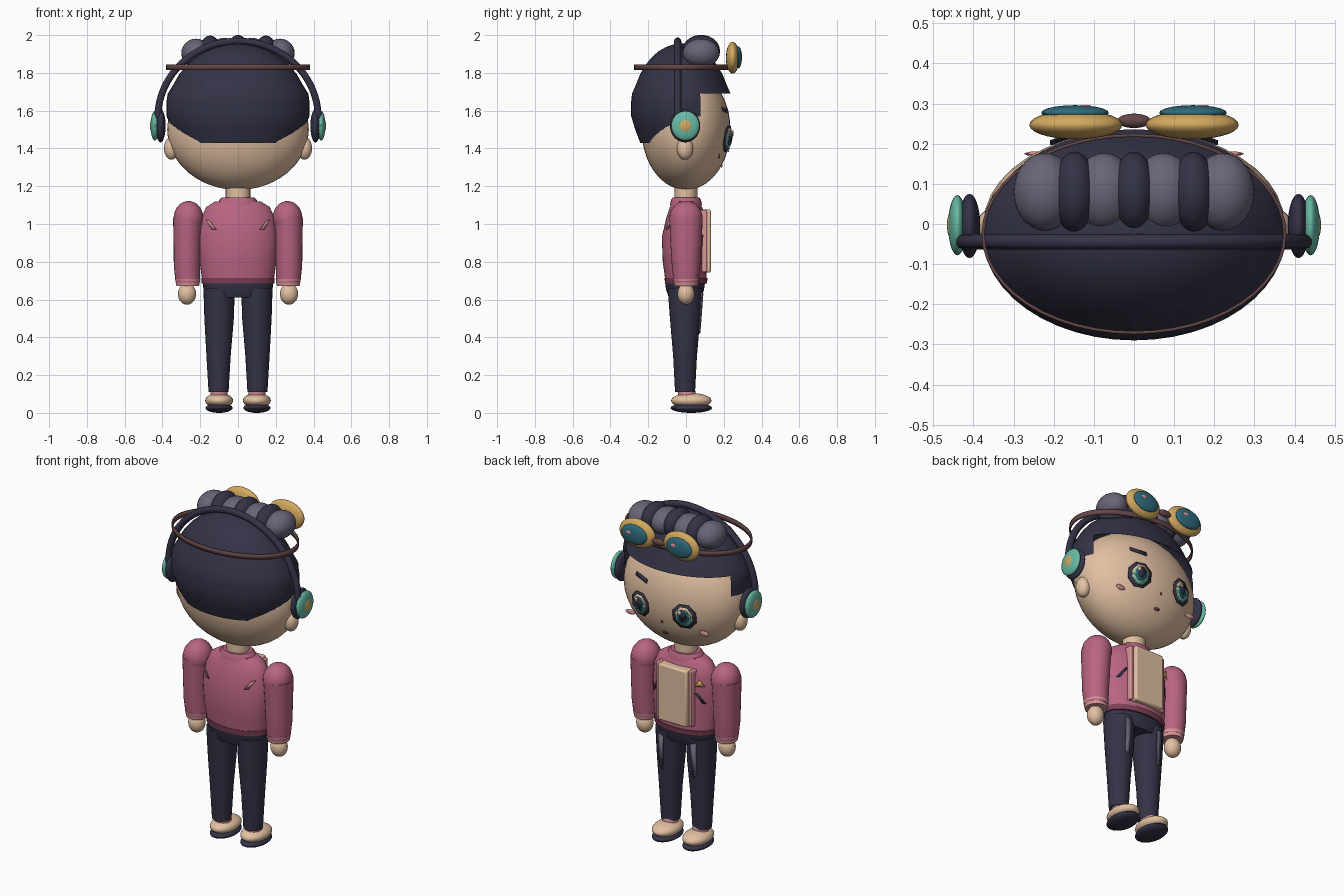
import bpy, bmesh, math
from mathutils import Vector

old = bpy.data.objects.get("Cube")
if old:
    bpy.data.objects.remove(old, do_unlink=True)


def material(name, hexcode):
    rgb = [int(hexcode[i:i + 2], 16) / 255 for i in (0, 2, 4)]
    lin = [c / 12.92 if c < 0.04 else ((c + 0.055) / 1.055) ** 2.4 for c in rgb] + [1]
    m = bpy.data.materials.new(name)
    m.use_nodes = True
    m.diffuse_color = lin
    m.node_tree.nodes["Principled BSDF"].inputs["Base Color"].default_value = lin
    return m


skin = material("skin", "E2C0A2")
pink = material("jacket pink", "B86482")
blush = material("light pink", "DB9698")
plum = material("dark plum", "7C4058")
navy = material("dark navy", "343347")
grey = material("hair grey", "686477")
teal = material("light teal", "68B9A6")
deep = material("deep teal", "2F6B7C")
gold = material("gold", "D3A95F")
brown = material("strap brown", "644646")


def finish(name, bm, mat, angle=40):
    bmesh.ops.recalc_face_normals(bm, faces=bm.faces)
    me = bpy.data.meshes.new(name)
    bm.to_mesh(me)
    bm.free()
    me.materials.append(mat)
    ob = bpy.data.objects.new(name, me)
    bpy.context.collection.objects.link(ob)
    bpy.ops.object.select_all(action="DESELECT")
    ob.select_set(True)
    bpy.context.view_layer.objects.active = ob
    bpy.ops.object.shade_smooth_by_angle(angle=math.radians(angle))
    return ob


def ball(name, loc, size, mat, seg=28):
    bm = bmesh.new()
    bmesh.ops.create_uvsphere(bm, u_segments=seg, v_segments=seg // 2, radius=1)
    for v in bm.verts:
        v.co = Vector(c * s + l for c, s, l in zip(v.co, size, loc))
    return finish(name, bm, mat)


def loft(name, rings, mat, seg=28, caps=True, keep=None):
    """Skin elliptical rings given as (x, y, z, rx, ry)."""
    bm = bmesh.new()
    loops = []
    for x, y, z, rx, ry in rings:
        turn = [2 * math.pi * i / seg for i in range(seg)]
        loops.append([bm.verts.new((x + rx * math.cos(a), y + ry * math.sin(a), z)) for a in turn])
    for a, b in zip(loops, loops[1:]):
        for i in range(seg):
            j = (i + 1) % seg
            bm.faces.new((a[i], a[j], b[j], b[i]))
    if caps:
        bm.faces.new(loops[0])
        bm.faces.new(loops[-1])
    if keep:
        drop = [f for f in bm.faces if not keep(f.calc_center_median())]
        bmesh.ops.delete(bm, geom=drop, context="FACES")
    return finish(name, bm, mat)


def box(name, loc, size, mat, bevel=0.01):
    bm = bmesh.new()
    bmesh.ops.create_cube(bm, size=1)
    for v in bm.verts:
        v.co = Vector(c * s + l for c, s, l in zip(v.co, size, loc))
    ob = finish(name, bm, mat)
    mod = ob.modifiers.new("Soft edges", "BEVEL")
    mod.width, mod.segments = bevel, 2
    return ob


def face_y(x, z):
    return 0.235 * math.sqrt(max(0, 1 - (x / 0.375) ** 2 - ((z - 1.5) / 0.32) ** 2))


def chest_y(x, z):
    return 0.118 * math.sqrt(max(0, 1 - (x / 0.208) ** 2))


def decal(name, pts, surf, off, mat, side=1, shift=0):
    """Thin painted patch following a surface, on the +y or -y side."""
    bm = bmesh.new()
    bm.faces.new([bm.verts.new((x, side * (surf(x, z) + off) + shift, z)) for x, z in pts])
    ob = finish(name, bm, mat)
    ob.modifiers.new("Thickness", "SOLIDIFY").thickness = 0.004
    return ob


def oval(x, z, rx, rz, n=8):
    return [(x + rx * math.cos((i + .5) * 2 * math.pi / n), z + rz * math.sin((i + .5) * 2 * math.pi / n))
            for i in range(n)]


# Head and neck
ball("head", (0, 0, 1.5), (0.375, 0.235, 0.32), skin, 40)
loft("neck", [(0, 0, 1.08, .065, .06), (0, 0, 1.22, .065, .06)], skin)

# Hair cap, trimmed high over the face and low at the nape
profile = [(1.43, .82), (1.5, .92), (1.57, 1), (1.61, 1), (1.65, 1), (1.69, .985)]
profile += [(1.58 + .375 * math.sin(t), math.cos(t)) for t in (.42, .6, .78, .95, 1.1, 1.25, 1.4, 1.52)]


def hair_zone(c):
    return c.z > (1.69 if c.y > 0.09 else 1.57 if c.y > -0.04 else 1.4)


loft("hair_cap", [(0, -.025, z, .378 * s, .265 * s) for z, s in profile], navy, 48, True, hair_zone)

# Rolled hair tufts, alternating dark and grey
for i in range(-3, 4):
    dark = i % 2 == 0
    x = i * 0.074
    if dark:
        ball(f"dark_tuft_{i + 4}", (x, .08, 1.917 - .15 * x * x), (.056, .1, .084), navy)
    else:
        ball(f"grey_tuft_{i + 4}", (x, .08, 1.91 - .1 * x * x), (.078, .097, .076), grey)
for s in (1, -1):
    ball("dark_tuft_side", (s * .148, .08, 1.912), (.056, .1, .083), navy)

# Goggle strap and bridge
strap = loft("goggle_strap", [(0, -.025, z, .38, .25) for z in (1.815, 1.845)], brown, 48, False)
strap.modifiers.new("Thickness", "SOLIDIFY").thickness = 0.008
ball("goggle_bridge", (0, .257, 1.87), (.042, .018, .02), brown)

# Headphone band
cu = bpy.data.curves.new("headphone_band", "CURVE")
cu.dimensions = "3D"
cu.bevel_depth, cu.bevel_resolution = 0.019, 3
sp = cu.splines.new("POLY")
sp.points.add(40)
for i, p in enumerate(sp.points):
    a = math.pi * i / 40
    p.co = (.425 * math.cos(a), -.044, 1.56 + .408 * math.sin(a), 1)
cu.materials.append(navy)
bpy.context.collection.objects.link(bpy.data.objects.new("headphone_band", cu))

# Torso, hem, collar and hips
loft("jacket", [(0, 0, .69, .188, .108), (0, -.008, .8, .203, .115), (0, -.01, .93, .208, .118),
                (0, 0, 1.03, .195, .105), (0, 0, 1.09, .168, .085), (0, 0, 1.12, .12, .07)], pink, 36)
loft("jacket_hem", [(0, 0, .685, .192, .111), (0, 0, .715, .195, .114)], plum, 36)
loft("collar", [(0, 0, 1.1, .11, .085), (0, 0, 1.125, .1, .08), (0, 0, 1.14, .085, .072)], pink)
loft("hips", [(0, -.005, .61, .165, .085), (0, -.005, .65, .183, .1), (0, -.005, .69, .186, .106)], navy, 36)
box("shirt_panel", (0, .09, .91), (.19, .084, .335), skin)

for s, side in ((1, "left"), (-1, "right")):
    # Ear and headphone cup
    ball(side + "_ear", (s * .352, -.005, 1.4), (.04, .043, .06), skin)
    ball(side + "_ear_cushion", (s * .41, -.005, 1.52), (.027, .08, .088), navy)
    ball(side + "_cup_shell", (s * .44, -.003, 1.52), (.023, .075, .078), teal)
    ball(side + "_cup_button", (s * .452, -.003, 1.52), (.014, .038, .04), gold)

    # Goggle
    ball(side + "_goggle_rim", (s * .145, .247, 1.88), (.116, .036, .084), gold)
    ball(side + "_goggle_lens", (s * .147, .277, 1.882), (.084, .019, .058), deep)
    ball(side + "_goggle_glint", (s * .147 + .025, .292, 1.895), (.018, .005, .012), blush, 12)

    # Eye layers and cheek
    x = s * .145
    decal(side + "_eye_outline", oval(x, 1.452, .07, .076), face_y, .014, navy)
    decal(side + "_eye_white", oval(x, 1.452, .05, .06), face_y, .018, skin)
    decal(side + "_eye_iris", oval(x, 1.445, .044, .052), face_y, .021, teal)
    decal(side + "_eye_ring", oval(x, 1.455, .034, .042), face_y, .024, deep)
    decal(side + "_eye_pupil", oval(x, 1.46, .022, .03), face_y, .027, navy)
    decal(side + "_eye_shine", oval(x + .016, 1.478, .012, .016, 6), face_y, .03, skin)
    ball(side + "_cheek", (s * .242, .175, 1.36), (.032, .006, .015), blush, 14)

    # Arm, cuff and hand
    ax = s * .266
    loft(side + "_sleeve", [(ax, 0, .69, .064, .066), (ax + s * .004, 0, .78, .07, .075),
                            (ax + s * .002, 0, .92, .073, .084), (ax, 0, 1.03, .078, .088)], pink)
    ball(side + "_shoulder", (ax - s * .004, 0, 1.03), (.079, .088, .092), pink)
    loft(side + "_cuff", [(ax, 0, .672, .06, .062), (ax, 0, .71, .067, .069)], blush)
    ball(side + "_hand", (s * .27, 0, .63), (.048, .045, .057), skin)

    # Jacket details
    box(side + "_lapel", (s * .107, .077, .91), (.022, .07, .33), blush, .005)
    decal(side + "_pocket", [(s * .12, .94), (s * .135, .94), (s * .175, .88), (s * .16, .88)],
          chest_y, .004, navy, 1, -.008)
    decal(side + "_back_mark", [(s * .172, 1.025), (s * .15, 1.015), (s * .115, .97), (s * .14, .972)],
          chest_y, .004, blush, -1, -.008)

    # Leg, sock, shoe
    loft(side + "_leg", [(s * .103, -.005, .11, .053, .053), (s * .103, -.005, .3, .064, .063),
                         (s * .1, -.005, .5, .078, .08), (s * .1, -.005, .66, .083, .092)], navy)
    bm = bmesh.new()
    bm.faces.new([bm.verts.new((s * x, y, z)) for x, y, z in
                  ((.09, .092, .63), (.125, .086, .64), (.12, .074, .44), (.098, .076, .42))])
    stripe = finish(side + "_thigh_stripe", bm, grey)
    stripe.modifiers.new("Thickness", "SOLIDIFY").thickness = 0.006
    loft(side + "_sock", [(s * .1, .01, .07, .045, .045), (s * .1, 0, .125, .045, .048)], blush)
    ball(side + "_shoe", (s * .1, .028, .065), (.074, .107, .04), skin)
    ball(side + "_sole", (s * .1, .028, .026), (.072, .11, .026), navy)

# Single brow, nose and mouth
decal("brow", [(.1, 1.585), (.1, 1.608), (.19, 1.62), (.192, 1.6)], face_y, .01, navy)
decal("nose", [(-.006, 1.38), (.006, 1.38), (0, 1.395)], face_y, .008, brown)
decal("mouth", oval(0, 1.305, .018, .008), face_y, .006, brown)

# Triangular chest badge
decal("badge", [(-.125, .985), (-.175, .985), (-.15, 1.025)], chest_y, .012, gold, 1, -.005)
